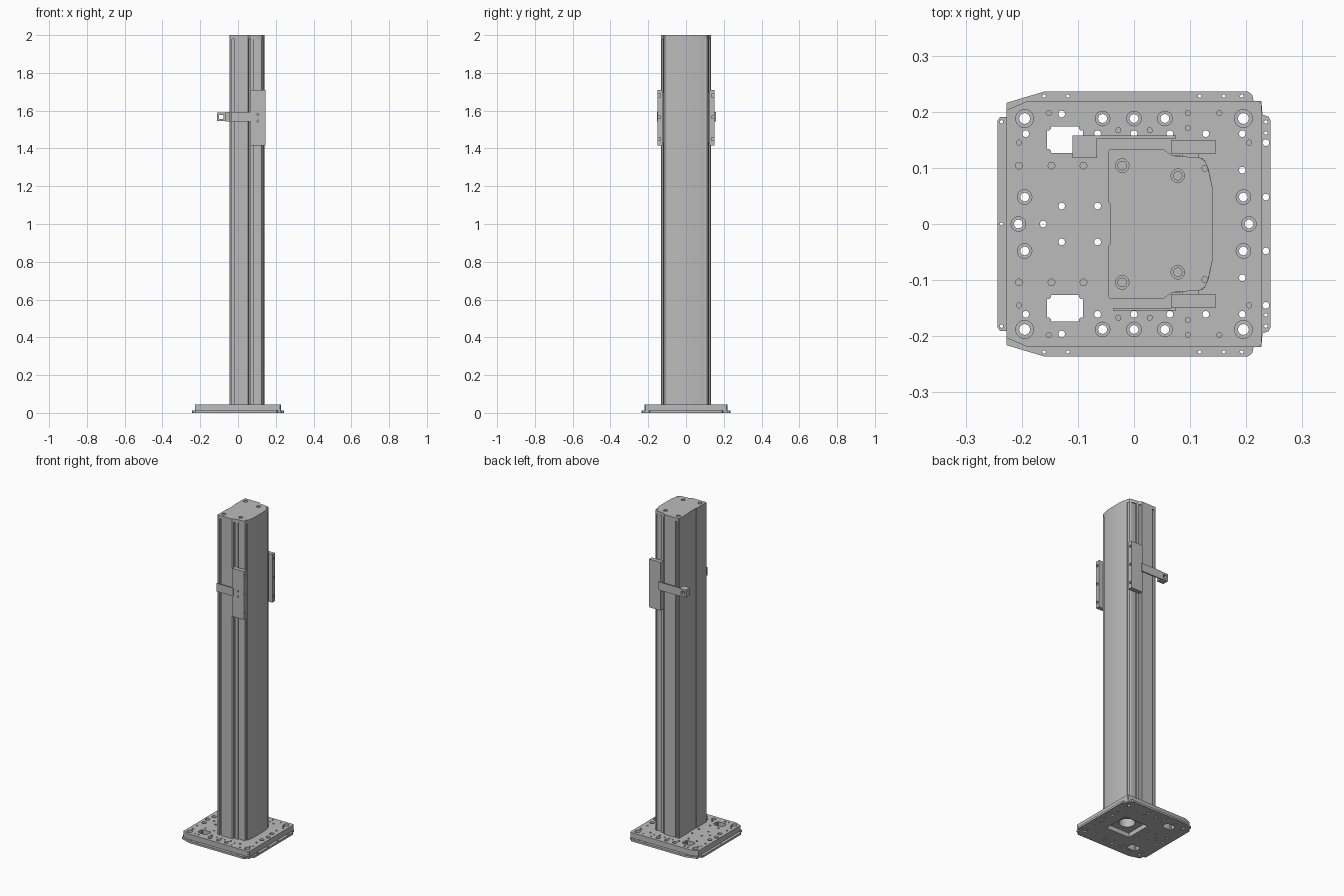
import bpy, bmesh, math
from mathutils import Matrix, Vector

if "Cube" in bpy.data.objects:
    bpy.data.objects.remove(bpy.data.objects["Cube"], do_unlink=True)

grey = bpy.data.materials.new("aluminium grey")
grey.use_nodes = True
grey.diffuse_color = (0.5, 0.5, 0.5, 1)
grey.node_tree.nodes["Principled BSDF"].inputs["Base Color"].default_value = (0.5, 0.5, 0.5, 1)


def finish(name, bm):
    bmesh.ops.recalc_face_normals(bm, faces=bm.faces)
    mesh = bpy.data.meshes.new(name)
    bm.to_mesh(mesh)
    bm.free()
    mesh.materials.append(grey)
    obj = bpy.data.objects.new(name, mesh)
    bpy.context.collection.objects.link(obj)
    return obj


def add_box(bm, lo, hi):
    lo, hi = Vector(lo), Vector(hi)
    size = Matrix.Diagonal((*(hi - lo), 1))
    bmesh.ops.create_cube(bm, size=1, matrix=Matrix.Translation((lo + hi) / 2) @ size)


def add_rod(bm, x, y, r, z0, z1):
    bmesh.ops.create_cone(bm, cap_ends=True, segments=20, radius1=r, radius2=r,
                          depth=z1 - z0, matrix=Matrix.Translation((x, y, (z0 + z1) / 2)))


def box(name, lo, hi):
    bm = bmesh.new()
    add_box(bm, lo, hi)
    return finish(name, bm)


def prism(name, half, z0, z1):
    """Extrude an outline given by its +y half, mirrored in y."""
    outline = half + [(x, -y) for x, y in reversed(half)]
    bm = bmesh.new()
    face = bm.faces.new([bm.verts.new((x, y, z0)) for x, y in outline])
    top = bmesh.ops.extrude_face_region(bm, geom=[face])["geom"]
    bmesh.ops.translate(bm, vec=(0, 0, z1 - z0),
                        verts=[v for v in top if isinstance(v, bmesh.types.BMVert)])
    return finish(name, bm)


def rods(holes, z0, z1):
    """Joined hole cutters, mirrored in y."""
    bm = bmesh.new()
    for x, y, r in holes:
        for s in ((1, -1) if y else (1,)):
            add_rod(bm, x, s * y, r, z0, z1)
    return finish("hole_cutter", bm)


def cut(cutter, *targets):
    cutter.hide_render = True
    for obj in targets:
        mod = obj.modifiers.new("cut", "BOOLEAN")
        mod.operation, mod.solver, mod.object = "DIFFERENCE", "EXACT", cutter
        graph = bpy.context.evaluated_depsgraph_get()
        mesh = bpy.data.meshes.new_from_object(obj.evaluated_get(graph))
        obj.modifiers.clear()
        obj.data = mesh
    bpy.data.objects.remove(cutter, do_unlink=True)


# Base: thin flange under a thicker drilled plate
flange = prism("base_flange", [
    (-.243, .185), (-.238, .191), (-.227, .191), (-.227, .216), (-.16, .236), (.203, .236),
    (.211, .23), (.213, .219), (.227, .219), (.229, .195), (.24, .191), (.243, .185)], 0, .012)
plate = prism("base_plate", [
    (-.227, .203), (-.19, .219), (.222, .219), (.227, .214)], .012, .045)

bores = [(-.195, .188, .016), (.195, .188, .016), (-.195, .048, .013), (.195, .048, .013),
         (-.206, 0, .013), (.205, 0, .013)]
bores += [(x, .188, .013) for x in (-.056, 0, .055)]
through = [(x, y, r * .6) for x, y, r in bores]
through += [(x, .161, .006) for x in (-.193, -.065, 0, .064, .128, .193)]
through += [(x, .032, .006) for x in (-.129, -.065)]
through += [(-.129, .196, .006), (.193, .096, .006), (-.162, 0, .006)]
blind = [(x, .104, .006) for x in (-.205, -.147, -.09)]
blind += [(x, .198, .0045) for x in (-.152, .096, .152)]
blind += [(x, .167, .0045) for x in (-.028, .028)]
blind += [(-.205, .145, .0045), (.205, .145, .0045), (.096, .171, .0045)]
rim = [(x, .228, .003) for x in (-.16, -.118, .117, .16, .192)]
rim += [(-.236, .182, .003), (-.236, 0, .003), (.235, .182, .003), (.235, .162, .003)]
rim += [(.235, .145, .006), (.235, .048, .006)]

cut(rods(through, -.1, .1), plate, flange)
cut(rods(bores + blind, .028, .1), plate)
cut(rods(rim, -.1, .1), flange)

# Two cable windows
bm = bmesh.new()
for s in (1, -1):
    add_box(bm, (-.155, s * .15 - .0235, -.1), (-.091, s * .15 + .0235, .1))
bmesh.ops.bevel(bm, geom=[e for e in bm.edges if abs(e.verts[0].co.z - e.verts[1].co.z) > .1],
                offset=.007, segments=3, affect="EDGES")
cut(finish("window_cutter", bm), plate, flange)

# Square pocket underneath
cut(box("pocket_cutter", (-.03, -.08, -.1), (.13, .08, .027)), plate, flange)

# Column extrusion with rail slots on both sides
column = prism("column", [
    (-.043, .0), (-.043, .036), (-.046, .038), (-.046, .13), (-.043, .133), (-.033, .133),
    (-.033, .112), (-.022, .112), (-.022, .133), (.053, .133), (.058, .128), (.058, .1),
    (.066, .1), (.066, .122), (.084, .122), (.084, .114), (.117, .114), (.117, .118),
    (.122, .117), (.127, .112), (.127, .098), (.133, .098), (.141, .06)][1:], .045, 1.98)
cap = prism("column_cap", [
    (-.043, .036), (-.046, .038), (-.046, .13), (-.043, .133), (.053, .133), (.068, .122),
    (.118, .118), (.127, .112), (.132, .1), (.141, .06)], 1.98, 2)

# Hollow middle, open through the base
cut(rods([(.05, 0, .045)], -.1, .6), column, plate)

# Cap screws sunk in counterbores
screws = [(-.021, .104, .012), (.078, .086, .012), (.126, .099, .005)]
cut(rods(screws, 1.988, 2.1), cap)
bm = bmesh.new()
for x, y, r in screws[:2]:
    for s in (1, -1):
        add_rod(bm, x, s * y, r * .7, 1.985, 1.996)
finish("cap_screws", bm)

# Sliding carriages on both sides, with mounting holes
for side, s in (("back", 1), ("front", -1)):
    y0, y1 = sorted((s * .125, s * .15))
    carriage = box(side + "_carriage", (.066, y0, 1.415), (.145, y1, 1.71))
    bm = bmesh.new()
    for z in (1.45, 1.565, 1.68):
        add_box(bm, (.135, s * .141 - .006, z - .007), (.2, s * .141 + .006, z + .007))
    cut(finish("notch_cutter", bm), carriage)
    bm = bmesh.new()
    for z in (1.545, 1.58):
        add_rod(bm, .105, z, .005, .142, .2)
    bm.transform(Matrix(((1, 0, 0, 0), (0, 0, s, 0), (0, 1, 0, 0), (0, 0, 0, 1))))
    cut(finish("screw_hole_cutter", bm), carriage)
    # Runner linking the carriage to the rail slot
    y0, y1 = sorted((s * .114, s * .125))
    box(side + "_runner", (.086, y0, 1.43), (.116, y1, 1.695))

# Front strap and back arm with a clamp block
box("front_strap", (-.037, -.154, 1.542), (.075, -.15, 1.592))
box("back_arm", (-.066, .152, 1.542), (.075, .158, 1.592))
clamp = box("arm_clamp", (-.11, .118, 1.545), (-.066, .158, 1.59))
cut(box("clamp_slot_cutter", (-.1, .05, 1.557), (-.078, .2, 1.578)), clamp)

# Crisp machined shading with smooth bores
for obj in bpy.context.scene.objects:
    obj.select_set(obj.type == "MESH")
    if obj.type == "MESH":
        bpy.context.view_layer.objects.active = obj
bpy.ops.object.shade_smooth_by_angle(angle=math.radians(30))
